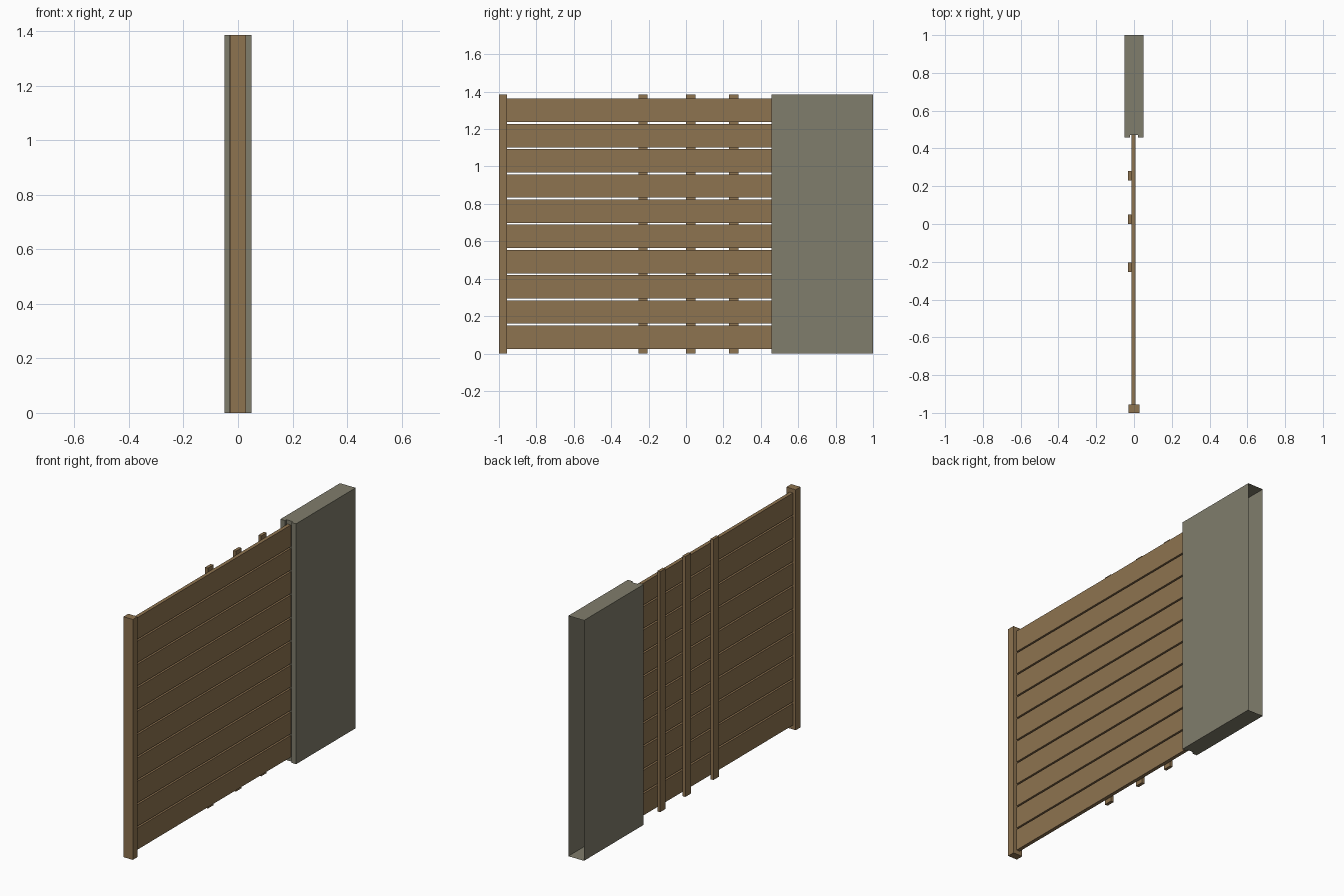
import bpy, bmesh

if "Cube" in bpy.data.objects:
    bpy.data.objects.remove(bpy.data.objects["Cube"])

H = 1.385  # overall height


def material(name, rgb):
    m = bpy.data.materials.new(name)
    m.diffuse_color = (*rgb, 1)
    m.use_nodes = True
    m.node_tree.nodes["Principled BSDF"].inputs["Base Color"].default_value = m.diffuse_color
    return m


WOOD = material("tan_wood", (0.27, 0.172, 0.08))
GREY = material("grey_housing", (0.216, 0.205, 0.15))


def prism(name, outline, z0, z1, mat, open_edges=()):
    """Extrude an xy outline upward, leaving out the walls in open_edges."""
    bm = bmesh.new()
    low = [bm.verts.new((x, y, z0)) for x, y in outline]
    high = [bm.verts.new((x, y, z1)) for x, y in outline]
    n = len(outline)
    bm.faces.new(low[::-1])
    bm.faces.new(high)
    for i in range(n):
        if i not in open_edges:
            j = (i + 1) % n
            bm.faces.new((low[i], low[j], high[j], high[i]))
    me = bpy.data.meshes.new(name)
    bm.to_mesh(me)
    bm.free()
    me.materials.append(mat)
    ob = bpy.data.objects.new(name, me)
    bpy.context.collection.objects.link(ob)
    return ob


def box(name, x0, x1, y0, y1, z0, z1, mat):
    return prism(name, [(x0, y0), (x1, y0), (x1, y1), (x0, y1)], z0, z1, mat)


# End post
box("end_post", -0.03, 0.03, -1.0, -0.956, 0, H, WOOD)

# Horizontal planks
for i in range(10):
    z = 0.025 + i * 0.1347
    box(f"plank_{i + 1}", -0.013, 0.008, -0.956, 0.47, z, z + 0.125, WOOD)

# Vertical battens behind the planks
for i, y in enumerate((-0.255, 0.0, 0.23)):
    box(f"batten_{i + 1}", -0.031, -0.013, y, y + 0.05, 0, H, WOOD)

# Hollow housing: notched front, open back
prism("housing",
      [(-0.05, 0.457), (-0.021, 0.457), (-0.021, 0.47), (0.021, 0.47),
       (0.021, 0.457), (0.05, 0.457), (0.05, 1.0), (-0.05, 1.0)],
      0, H, GREY, open_edges=(6,))
